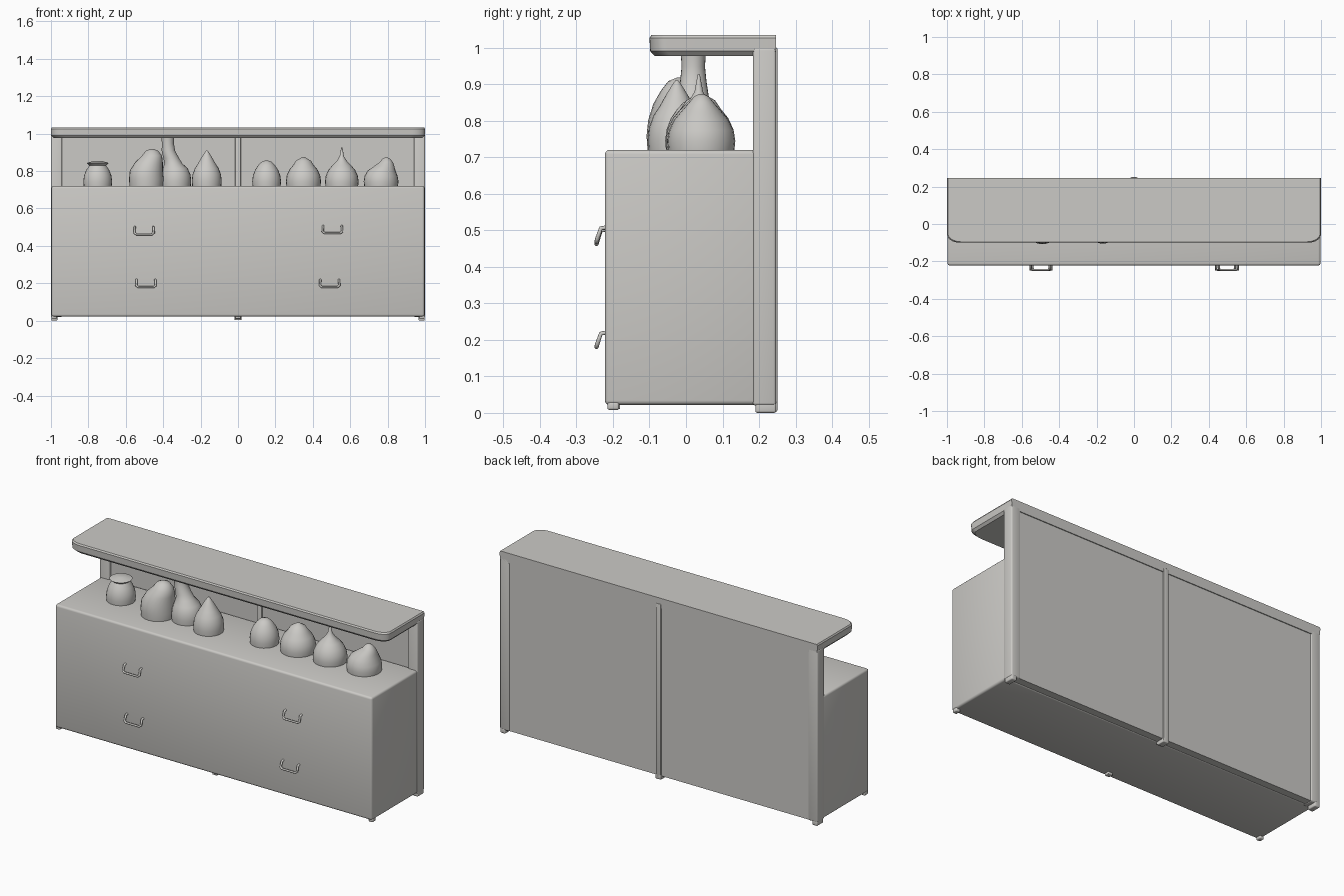
import bpy, bmesh, math

if "Cube" in bpy.data.objects:
    bpy.data.objects.remove(bpy.data.objects["Cube"])

grey = bpy.data.materials.new("warm_grey")
grey.diffuse_color = (0.6, 0.59, 0.565, 1)
grey.use_nodes = True
grey.node_tree.nodes["Principled BSDF"].inputs["Base Color"].default_value = grey.diffuse_color


def add_mesh(name, bm):
    mesh = bpy.data.meshes.new(name)
    bmesh.ops.recalc_face_normals(bm, faces=bm.faces)
    bm.to_mesh(mesh)
    bm.free()
    ob = bpy.data.objects.new(name, mesh)
    bpy.context.collection.objects.link(ob)
    mesh.materials.append(grey)
    return ob


def smooth(ob, angle=40):
    bpy.ops.object.select_all(action='DESELECT')
    ob.select_set(True)
    bpy.context.view_layer.objects.active = ob
    bpy.ops.object.shade_smooth_by_angle(angle=math.radians(angle))


def box(name, x, y, z, bevel=0.0):
    """Box from (min, max) ranges, with optional rounded edges."""
    bm = bmesh.new()
    bmesh.ops.create_cube(bm, size=1)
    for v in bm.verts:
        v.co = [r[0] + (c + 0.5) * (r[1] - r[0]) for r, c in zip((x, y, z), v.co)]
    if bevel:
        bmesh.ops.bevel(bm, geom=bm.edges[:], offset=bevel, segments=3,
                        profile=0.5, affect='EDGES')
    ob = add_mesh(name, bm)
    if bevel:
        smooth(ob)
    return ob


def lathe(name, x, y, profile, lean=(0, 0), lean_from=0.0, sides=24):
    """Spin (radius, height) points; the part above lean_from may lean."""
    z0 = 0.718
    top = profile[-1][1]
    bm = bmesh.new()
    rings = []
    for r, h in profile:
        t = max(0, (h - lean_from) / (top - lean_from))
        t = min(1, t * 1.6)
        cx, cy = x + lean[0] * t, y + lean[1] * t
        rings.append([bm.verts.new((cx + r * math.cos(a), cy + r * math.sin(a), z0 + h))
                      for a in (2 * math.pi * i / sides for i in range(sides))])
    for lo, hi in zip(rings, rings[1:]):
        for i in range(sides):
            j = (i + 1) % sides
            bm.faces.new((lo[i], lo[j], hi[j], hi[i]))
    bm.faces.new(rings[0])
    bm.faces.new(rings[-1])
    ob = add_mesh(name, bm)
    smooth(ob, 50)


def dome(r, h, tip=()):
    """Egg-like pot profile, optionally followed by a drawn-out tip."""
    pts = [(r * 0.97, 0), (r, h * 0.2), (r * 0.95, h * 0.42), (r * 0.8, h * 0.64),
           (r * 0.58, h * 0.82)]
    return pts + (list(tip) if tip else [(r * 0.36, h * 0.95), (r * 0.1, h)])


# Cabinet body
box("cabinet_body", (-0.997, 0.997), (-0.222, 0.2), (0.022, 0.72), 0.012)

# Back frame: end posts, centre post and thin panel
for s, side in ((-1, "left"), (1, "right")):
    box(f"back_post_{side}", sorted((s * 0.94, s * 1.0)), (0.183, 0.247), (0.02, 1.0), 0.008)
    box(f"back_foot_{side}", sorted((s * 0.965, s * 0.998)), (0.19, 0.247), (0, 0.03), 0.006)
    box(f"front_foot_{side}", sorted((s * 0.97, s * 0.997)), (-0.215, -0.183), (0.008, 0.03), 0.006)
box("back_panel", (-0.96, 0.96), (0.2, 0.242), (0.022, 1.0))
box("back_centre_post", (-0.015, 0.015), (0.19, 0.25), (0.01, 1.0), 0.004)
box("back_foot_centre", (-0.018, 0.018), (0.2, 0.25), (0.003, 0.03), 0.004)
box("front_foot_centre", (-0.015, 0.015), (-0.21, -0.18), (0.01, 0.03), 0.004)

# Overhanging top shelf with rounded front corners and tapered underside
bm = bmesh.new()


def outline(inset, z):
    r, x1, y0, y1 = 0.07, 1.0 - inset, -0.1 + inset, 0.247
    pts = [(x1, y1)]
    for i in range(9):
        a = math.pi / 2 * i / 8
        pts.append((x1 - r + r * math.cos(a), y0 + 0.045 - 0.045 * math.sin(a)))
    pts += [(-px, py) for px, py in reversed(pts)]
    return [bm.verts.new((px, py, z)) for px, py in pts]


loops = [outline(i, z) for i, z in ((0.014, 0.977), (0.002, 0.99), (0, 1.026), (0.005, 1.034))]
for lo, hi in zip(loops, loops[1:]):
    for i in range(len(lo)):
        j = (i + 1) % len(lo)
        bm.faces.new((lo[i], lo[j], hi[j], hi[i]))
bm.faces.new(loops[0])
bm.faces.new(loops[-1])
smooth(add_mesh("top_shelf", bm), 30)

# Drawer pulls: bent bars hanging from two mounts
for name, x, z in (("upper_left", -0.502, 0.502), ("upper_right", 0.505, 0.508),
                   ("lower_left", -0.492, 0.22), ("lower_right", 0.49, 0.22)):
    cu = bpy.data.curves.new("pull_" + name, 'CURVE')
    cu.dimensions = '3D'
    cu.bevel_depth = 0.006
    cu.bevel_resolution = 2
    cu.use_fill_caps = True
    path = [(-0.05, -0.215, 0), (-0.05, -0.233, -0.003), (-0.052, -0.243, -0.032), (-0.042, -0.245, -0.04)]
    path += [(-a, b, c) for a, b, c in reversed(path)]
    sp = cu.splines.new('POLY')
    sp.points.add(len(path) - 1)
    for p, (a, b, c) in zip(sp.points, path):
        p.co = (x + a, b, z + c, 1)
    cu.materials.append(grey)
    ob = bpy.data.objects.new("drawer_pull_" + name, cu)
    bpy.context.collection.objects.link(ob)

# Row of gourd-like pots on the counter
lathe("pot_1", -0.75, 0.02, dome(0.077, 0.137, [(0.06, 0.125), (0.02, 0.137)]))
lathe("pot_2", -0.49, -0.015, dome(0.093, 0.2), (0.03, 0), 0.1)
lathe("pot_3_tall_neck", -0.333, 0.02,
      dome(0.083, 0.15, [(0.042, 0.15), (0.036, 0.19), (0.032, 0.23), (0.034, 0.262)]),
      (-0.042, 0), 0.09)
lathe("pot_4", -0.167, -0.025,
      dome(0.08, 0.15, [(0.03, 0.152), (0.014, 0.178), (0.004, 0.192)]))
lathe("pot_5", 0.153, 0.02, dome(0.077, 0.138))
lathe("pot_6", 0.35, 0.04, dome(0.094, 0.14, [(0.04, 0.137), (0.008, 0.156)]))
lathe("pot_7_spike", 0.555, 0.035,
      dome(0.09, 0.135, [(0.028, 0.135), (0.012, 0.16), (0.003, 0.208)]))
lathe("pot_8", 0.765, 0.042,
      dome(0.093, 0.132, [(0.035, 0.13), (0.02, 0.148), (0.006, 0.155)]),
      (0.028, 0), 0.08)
